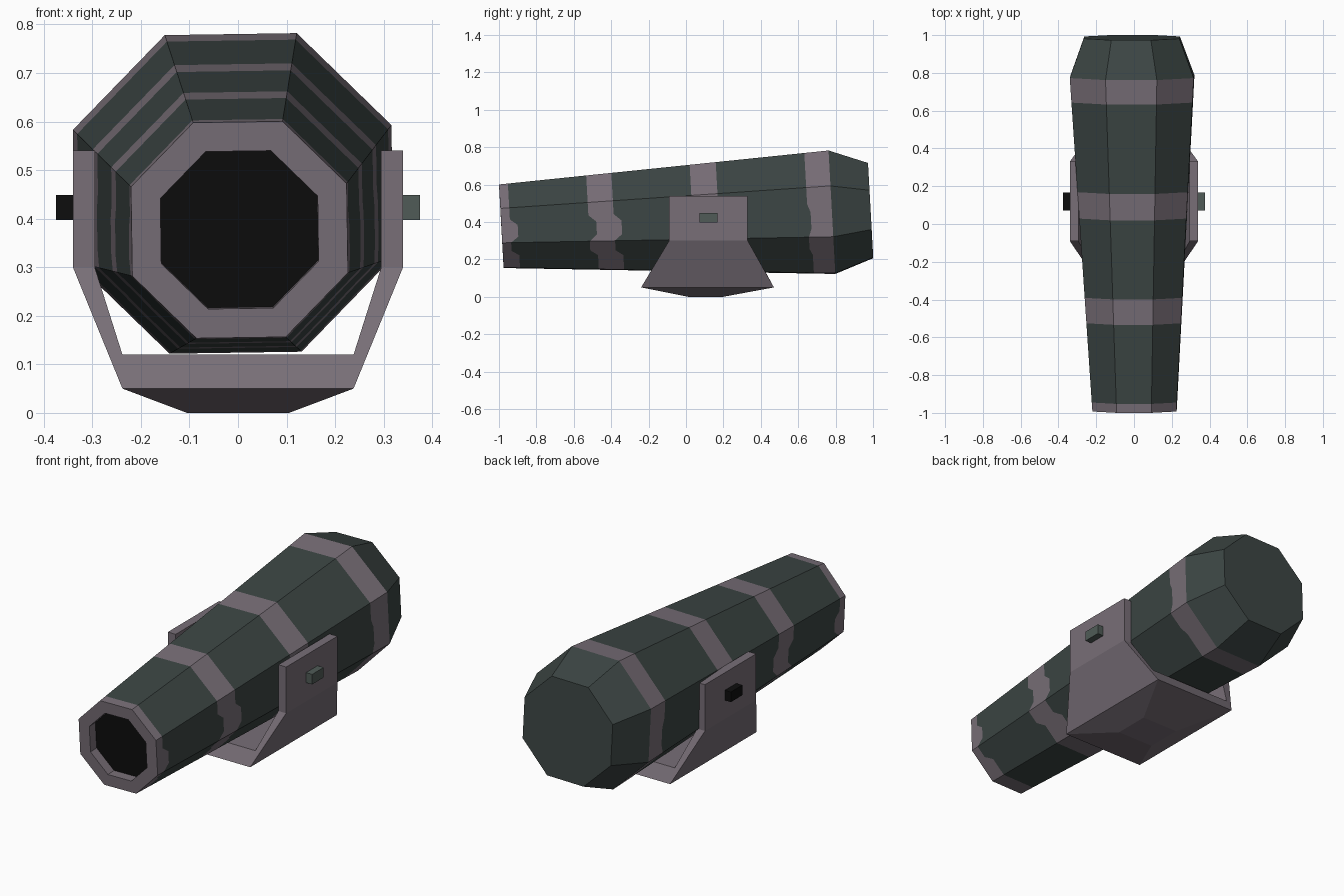
import bpy, bmesh, math
from mathutils import Vector

if "Cube" in bpy.data.objects:
    bpy.data.objects.remove(bpy.data.objects["Cube"])


def mat(name, rgb):
    m = bpy.data.materials.new(name)
    m.diffuse_color = (*rgb, 1)
    m.use_nodes = True
    m.node_tree.nodes["Principled BSDF"].inputs["Base Color"].default_value = m.diffuse_color
    return m


GREY = mat("mauve_grey", (0.188, 0.158, 0.185))
DARK = mat("dark_green_grey", (0.045, 0.060, 0.057))
BLACK = mat("black", (0.004, 0.004, 0.004))
PIN = mat("pin_green_grey", (0.080, 0.105, 0.095))


def finish(name, bm, mats):
    bmesh.ops.recalc_face_normals(bm, faces=bm.faces)
    me = bpy.data.meshes.new(name)
    bm.to_mesh(me)
    bm.free()
    for m in mats:
        me.materials.append(m)
    ob = bpy.data.objects.new(name, me)
    bpy.context.collection.objects.link(ob)
    return ob


# --- barrel: tilted octagonal loft, each flat side split into columns ---
SUB = 6
corners = [Vector((math.cos(a), math.sin(a))) / math.cos(math.pi / 8)
           for a in (math.pi / 8 + i * math.pi / 4 for i in range(8))]
outline = [corners[i].lerp(corners[(i + 1) % 8], k / SUB)
           for i in range(8) for k in range(SUB)]
FRONT, WIDE, BACK = -0.9875, 0.78, 0.987


def place(p, r, y):
    """Put outline point p, scaled to apothem r, on the tilted axis at y."""
    t = (y - FRONT) / (WIDE - FRONT)
    u, v = p * r
    return (0.003 - 0.013 * t + u - 0.015 * v,
            y - 0.055 * v,
            0.377 + 0.075 * t + v + 0.015 * u)


def wiggle(p):
    """Step in the stripe edge on the lower half of the barrel."""
    if p.y > 0.1 or -0.7 < p.y < -0.35:
        return 0.0
    return 0.04


def side_ring(bm, y, wavy):
    ring = []
    for p in outline:
        yy = y + wiggle(p) * wavy
        r = 0.222 + 0.106 * (yy - FRONT) / (WIDE - FRONT)
        ring.append(bm.verts.new(place(p, r, yy)))
    return ring


def flat_ring(bm, r, y):
    return [bm.verts.new(place(p, r, y)) for p in outline]


def bridge(bm, a, b, m):
    n = len(a)
    for i in range(n):
        bm.faces.new((a[i], a[(i + 1) % n], b[(i + 1) % n], b[i])).material_index = m


bm = bmesh.new()
floor = flat_ring(bm, 0.162, FRONT + 0.05)      # recessed muzzle
lip = flat_ring(bm, 0.162, FRONT)
bm.faces.new(floor).material_index = 2
bridge(bm, floor, lip, 0)
prev = side_ring(bm, FRONT, 0)
bridge(bm, lip, prev, 0)
# stripes alternate along the barrel
for i, y in enumerate((-0.94, -0.52, -0.385, 0.035, 0.175, 0.65, WIDE)):
    ring = side_ring(bm, y, 0 if y == WIDE else (0.4 if y > 0.6 else 1))
    bridge(bm, prev, ring, i % 2)
    prev = ring
tail = flat_ring(bm, 0.253, BACK)               # tapered rear cap
bridge(bm, prev, tail, 1)
bm.faces.new(tail).material_index = 1
finish("barrel", bm, [GREY, DARK, BLACK])

# --- cradle: U-shaped bracket with flared foot ---
# half profile: x, z, front y, back y
outer = [(0.34, 0.54, -0.09, 0.33), (0.34, 0.30, -0.09, 0.33),
         (0.238, 0.05, -0.24, 0.47), (0.105, 0.0, 0.01, 0.20)]
inner = [(0.238, 0.12, -0.198, 0.432), (0.295, 0.30, -0.09, 0.33),
         (0.295, 0.54, -0.09, 0.33)]


def mirror(pts):
    return [(-x, z, a, b) for x, z, a, b in reversed(pts)]


# loop: right outer 0-3, left outer 4-7, left inner 8-10, right inner 11-13
loop = outer + mirror(outer) + mirror(inner) + inner
bm = bmesh.new()
front = [bm.verts.new((x, a, z)) for x, z, a, b in loop]
back = [bm.verts.new((x, b, z)) for x, z, a, b in loop]
bridge(bm, front, back, 0)
for ring in (front, back):
    for idx in ((0, 1, 12, 13), (1, 2, 11, 12), (2, 5, 10, 11),
                (2, 3, 4, 5), (5, 6, 9, 10), (6, 7, 8, 9)):
        bm.faces.new([ring[i] for i in idx])
finish("cradle", bm, [GREY])

# --- pivot pins on both side plates ---
for name, s, m in (("right_pin", 1, PIN), ("left_pin", -1, BLACK)):
    bm = bmesh.new()
    bmesh.ops.create_cube(bm, size=1)
    for v in bm.verts:
        v.co = (s * 0.3525 + v.co.x * 0.045, 0.12 + v.co.y * 0.095, 0.423 + v.co.z * 0.052)
    finish(name, bm, [m])
